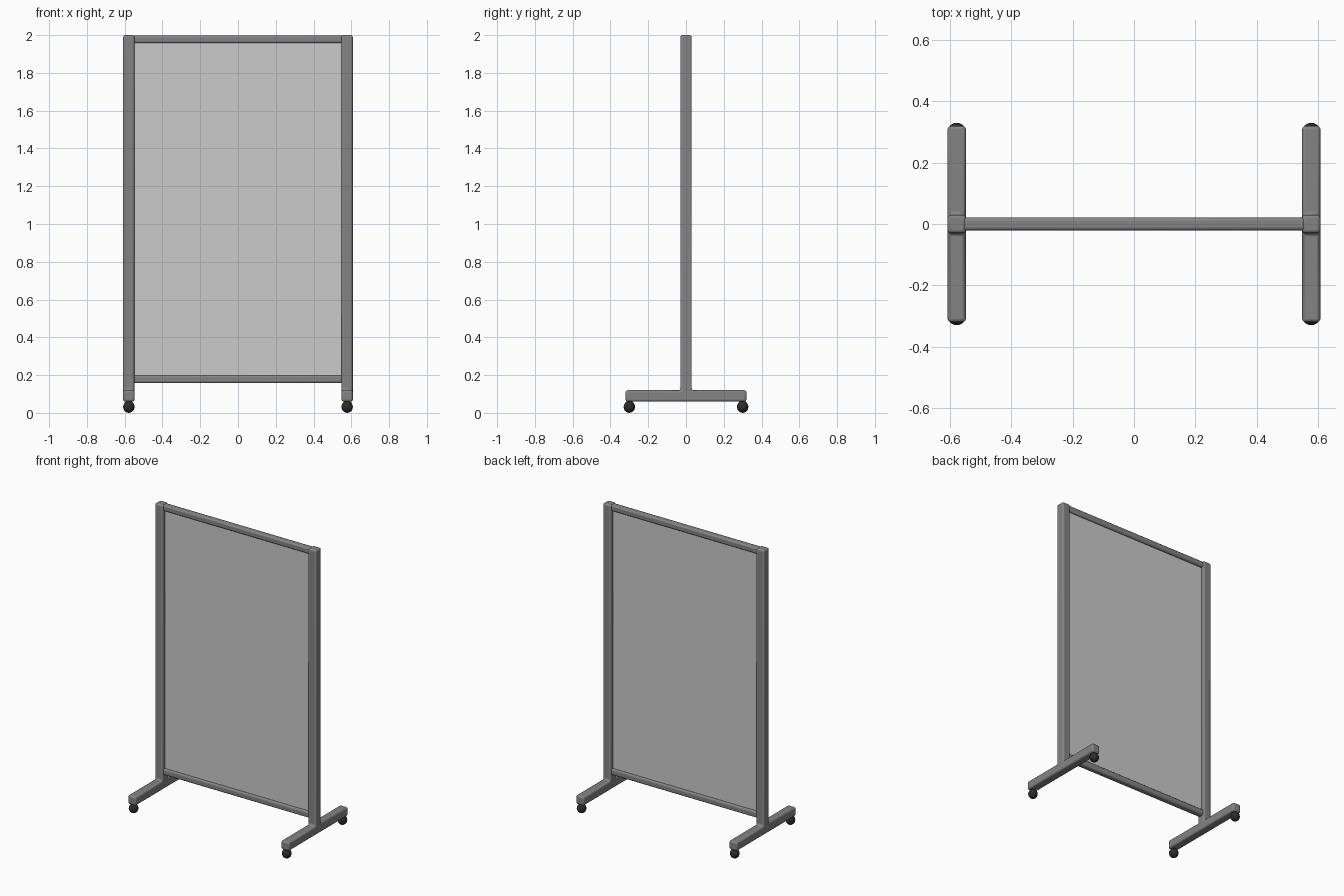
import bpy, bmesh, math
from mathutils import Matrix

if "Cube" in bpy.data.objects:
    bpy.data.objects.remove(bpy.data.objects["Cube"])


def material(name, r, g, b):
    m = bpy.data.materials.new(name)
    m.diffuse_color = (r, g, b, 1)
    m.use_nodes = True
    m.node_tree.nodes["Principled BSDF"].inputs["Base Color"].default_value = m.diffuse_color
    return m


FRAME = material("frame grey", 0.23, 0.23, 0.23)
PANEL = material("panel light grey", 0.6, 0.6, 0.6)
RUBBER = material("caster black", 0.025, 0.025, 0.025)


def finish(name, bm, mat, bevel=0):
    bmesh.ops.recalc_face_normals(bm, faces=bm.faces)
    me = bpy.data.meshes.new(name)
    bm.to_mesh(me)
    bm.free()
    me.materials.append(mat)
    ob = bpy.data.objects.new(name, me)
    bpy.context.collection.objects.link(ob)
    if bevel:
        mod = ob.modifiers.new("bevel", 'BEVEL')
        mod.width = bevel
        mod.segments = 3
        mod.limit_method = 'ANGLE'
    bpy.ops.object.select_all(action='DESELECT')
    ob.select_set(True)
    bpy.context.view_layer.objects.active = ob
    bpy.ops.object.shade_smooth_by_angle(angle=math.radians(35))
    return ob


def box(name, centre, size, mat, bevel=0):
    bm = bmesh.new()
    bmesh.ops.create_cube(bm, size=1)
    bmesh.ops.scale(bm, vec=size, verts=bm.verts)
    bmesh.ops.translate(bm, vec=centre, verts=bm.verts)
    return finish(name, bm, mat, bevel)


# upright post and foot as one inverted T, extruded across x
T = [(-0.32, 0.06), (0.32, 0.06), (0.32, 0.12), (0.03, 0.12),
     (0.03, 2.0), (-0.03, 2.0), (-0.03, 0.12), (-0.32, 0.12)]


def stand(name, x):
    bm = bmesh.new()
    face = bm.faces.new([bm.verts.new((x - 0.03, y, z)) for y, z in T])
    ext = bmesh.ops.extrude_face_region(bm, geom=[face])
    verts = [v for v in ext["geom"] if isinstance(v, bmesh.types.BMVert)]
    bmesh.ops.translate(bm, vec=(0.06, 0, 0), verts=verts)
    return finish(name, bm, FRAME, 0.011)


for side, x in (("left", -0.578), ("right", 0.578)):
    stand(side + "_post_and_foot", x)
    # ball casters under each end of the foot
    for end, y in (("front", -0.3), ("back", 0.3)):
        bm = bmesh.new()
        bmesh.ops.create_uvsphere(bm, u_segments=20, v_segments=12, radius=0.03,
                                  matrix=Matrix.Translation((x, y, 0.032)))
        bmesh.ops.scale(bm, vec=(1, 1, 1.06), verts=bm.verts,
                        space=Matrix.Translation((-x, -y, -0.032)))
        finish(f"{side}_{end}_caster", bm, RUBBER)

# horizontal rails between the posts
box("top_rail", (0, 0, 1.978), (1.12, 0.042, 0.042), FRAME, 0.011)
box("bottom_rail", (0, 0, 0.178), (1.12, 0.042, 0.042), FRAME, 0.011)

# screen panel
box("screen_panel", (0, 0, 1.078), (1.11, 0.012, 1.78), PANEL)
